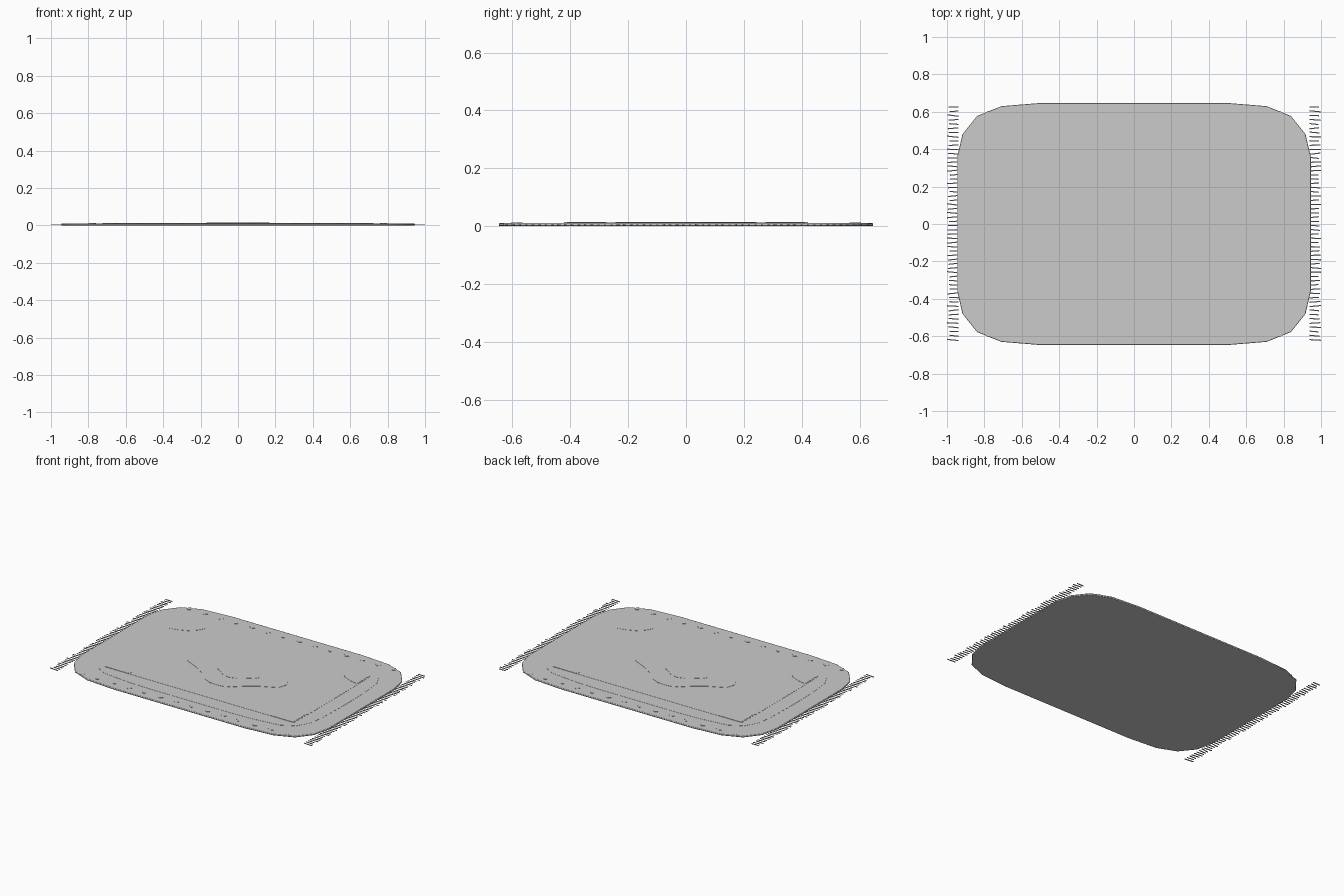
import bpy, bmesh, math, random
from mathutils import Vector, Matrix

if "Cube" in bpy.data.objects:
    bpy.data.objects.remove(bpy.data.objects["Cube"])

random.seed(4)


def finish(bm, name):
    bmesh.ops.recalc_face_normals(bm, faces=bm.faces)
    me = bpy.data.meshes.new(name)
    bm.to_mesh(me)
    bm.free()
    ob = bpy.data.objects.new(name, me)
    bpy.context.collection.objects.link(ob)
    return ob


def mirror_quarter(q):
    """Full outline from first-quadrant points running +x to +y."""
    full = []
    for sx, sy, rev in ((1, 1, 0), (-1, 1, 1), (-1, -1, 0), (1, -1, 1)):
        for x, y in (reversed(q) if rev else q):
            p = (sx * x, sy * y)
            if not full or math.dist(p, full[-1]) > 1e-5:
                full.append(p)
    if math.dist(full[0], full[-1]) < 1e-5:
        full.pop()
    return full


def add_prism(bm, pts, z0, z1):
    f = bm.faces.new([bm.verts.new((x, y, z0)) for x, y in pts])
    ext = bmesh.ops.extrude_face_region(bm, geom=[f])
    # extrude_face_region keeps or drops the start face, so move new verts and cap if needed
    new = [v for v in ext["geom"] if isinstance(v, bmesh.types.BMVert)]
    for v in new:
        v.co.z = z1
    bm.edges.ensure_lookup_table()
    bmesh.ops.holes_fill(bm, edges=[e for e in bm.edges if e.is_boundary], sides=0)


def plate(name, pts, z0, z1, bevel=0.0):
    bm = bmesh.new()
    add_prism(bm, pts, z0, z1)
    ob = finish(bm, name)
    if bevel:
        m = ob.modifiers.new("soft_edge", "BEVEL")
        m.width = bevel
        m.segments = 2
        m.limit_method = "ANGLE"
        m.angle_limit = math.radians(60)
    bpy.ops.object.select_all(action="DESELECT")
    ob.select_set(True)
    bpy.context.view_layer.objects.active = ob
    bpy.ops.object.shade_smooth_by_angle(angle=math.radians(35))
    return ob


# Rug body with softly rounded corners
plate("rug_base", mirror_quarter([
    (0.945, 0.12), (0.945, 0.36), (0.917, 0.48), (0.84, 0.577),
    (0.71, 0.63), (0.50, 0.647), (0.15, 0.647)]), 0.0, 0.0105, 0.003)

# Border band and central field, slightly raised in turn
plate("inner_border", mirror_quarter([
    (0.83, 0.09), (0.824, 0.25), (0.81, 0.36), (0.76, 0.45),
    (0.67, 0.50), (0.46, 0.523), (0.28, 0.528)]), 0.006, 0.0115)
plate("field", mirror_quarter([(0.725, 0.20), (0.72, 0.42), (0.40, 0.422)]),
      0.006, 0.0125)

# Centre medallion
plate("medallion", mirror_quarter([
    (0.365, 0.0), (0.345, 0.055), (0.23, 0.11), (0.165, 0.155),
    (0.10, 0.215), (0.05, 0.238), (0.0, 0.243)]), 0.006, 0.0140)
plate("medallion_centre", mirror_quarter([
    (0.168, 0.0), (0.15, 0.03), (0.09, 0.065), (0.05, 0.095), (0.0, 0.11)]), 0.006, 0.0152)

# Corner ornaments
corner = [(0.715, 0.42), (0.545, 0.42), (0.53, 0.395), (0.555, 0.35),
          (0.60, 0.31), (0.66, 0.285), (0.715, 0.275)]
for i, (sx, sy) in enumerate(((1, 1), (-1, 1), (-1, -1), (1, -1))):
    plate(f"corner_ornament_{i + 1}", [(sx * x, sy * y) for x, y in corner], 0.006, 0.0138)

# Small diamonds along the two long edges
bm = bmesh.new()
for sy in (1, -1):
    for i in range(14):
        cx, cy, r = -0.78 + 0.12 * i, sy * 0.585, 0.02
        add_prism(bm, [(cx + r, cy), (cx, cy + r), (cx - r, cy), (cx, cy - r)], 0.006, 0.0125)
finish(bm, "border_diamonds")

# Fringe of thin, slightly crooked strands on the short ends
for side, label in ((1, "right"), (-1, "left")):
    bm = bmesh.new()
    n = 56
    for i in range(n):
        y = -0.62 + 1.245 * i / (n - 1)
        tilt = random.uniform(-0.12, 0.12)
        end = random.uniform(0.985, 1.0) if i % 8 else 1.0
        start = 0.938
        mat = (Matrix.Translation(Vector((side * (start + end) / 2, y, 0.004)))
               @ Matrix.Rotation(tilt, 4, "Z")
               @ Matrix.Diagonal((end - start, 0.006, 0.004, 1)))
        bmesh.ops.create_cube(bm, size=1, matrix=mat)
    finish(bm, f"fringe_{label}")
